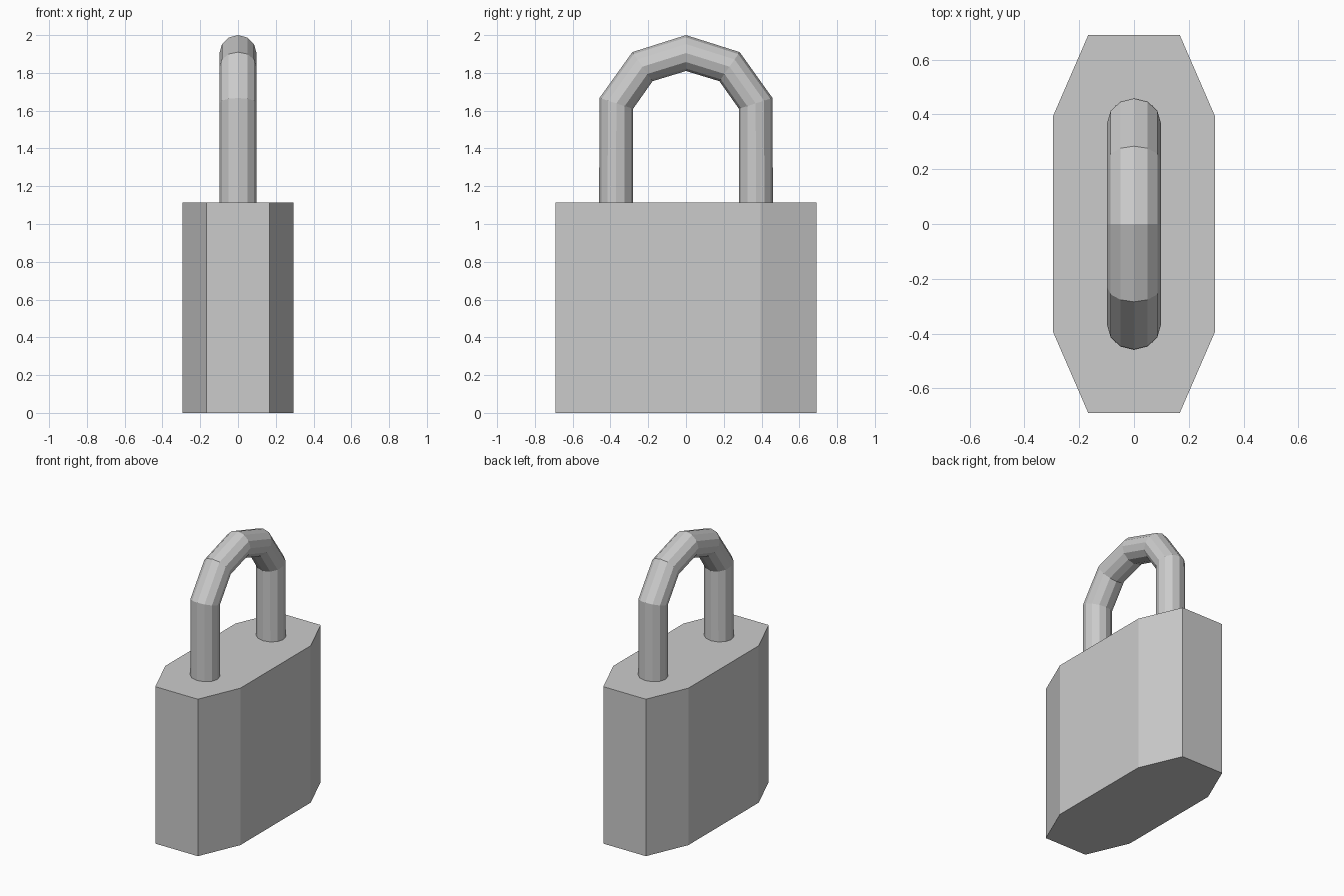
import bpy, bmesh, math

cube = bpy.data.objects.get("Cube")
if cube:
    bpy.data.objects.remove(cube, do_unlink=True)

# One plain grey for everything
grey = bpy.data.materials.new("grey_metal")
grey.use_nodes = True
colour = (0.6, 0.6, 0.6, 1)
grey.diffuse_color = colour
grey.node_tree.nodes["Principled BSDF"].inputs["Base Color"].default_value = colour


def finish(bm, name):
    bmesh.ops.recalc_face_normals(bm, faces=bm.faces[:])
    mesh = bpy.data.meshes.new(name)
    bm.to_mesh(mesh)
    bm.free()
    mesh.materials.append(grey)
    obj = bpy.data.objects.new(name, mesh)
    bpy.context.collection.objects.link(obj)
    return obj


def loft(bm, rings):
    """Bridge consecutive rings of points and cap both ends."""
    loops = [[bm.verts.new(p) for p in ring] for ring in rings]
    n = len(loops[0])
    for a, b in zip(loops, loops[1:]):
        for i in range(n):
            j = (i + 1) % n
            bm.faces.new((a[i], a[j], b[j], b[i]))
    bm.faces.new(loops[0])
    bm.faces.new(loops[-1])


# Lock body: a block with chamfered upright corners
BODY_TOP = 1.115
quarter = [(0.295, 0.395), (0.167, 0.69)]
outline = (quarter
           + [(-x, y) for x, y in reversed(quarter)]
           + [(-x, -y) for x, y in quarter]
           + [(x, -y) for x, y in reversed(quarter)])
bm = bmesh.new()
loft(bm, [[(x, y, z) for x, y in outline] for z in (0, BODY_TOP)])
finish(bm, "lock_body")

# Shackle: a faceted tube, each station given by its outer and inner (y, z)
half = [((0.46, BODY_TOP - 0.03), (0.28, BODY_TOP - 0.03)),
        ((0.458, 1.667), (0.28, 1.61)),
        ((0.284, 1.91), (0.177, 1.756))]
crown = [((0, 2.0), (0, 1.81))]
mirrored = [((-o[0], o[1]), (-i[0], i[1])) for o, i in reversed(half)]
SIDES, HALF_WIDTH = 12, 0.098


def tube_ring(outer, inner):
    ring = []
    for k in range(SIDES):
        a = math.tau * k / SIDES
        t = (1 + math.cos(a)) / 2
        y, z = (q + (p - q) * t for p, q in zip(outer, inner))
        ring.append((HALF_WIDTH * math.sin(a), y, z))
    return ring


bm = bmesh.new()
loft(bm, [tube_ring(o, i) for o, i in half + crown + mirrored])
finish(bm, "shackle")
